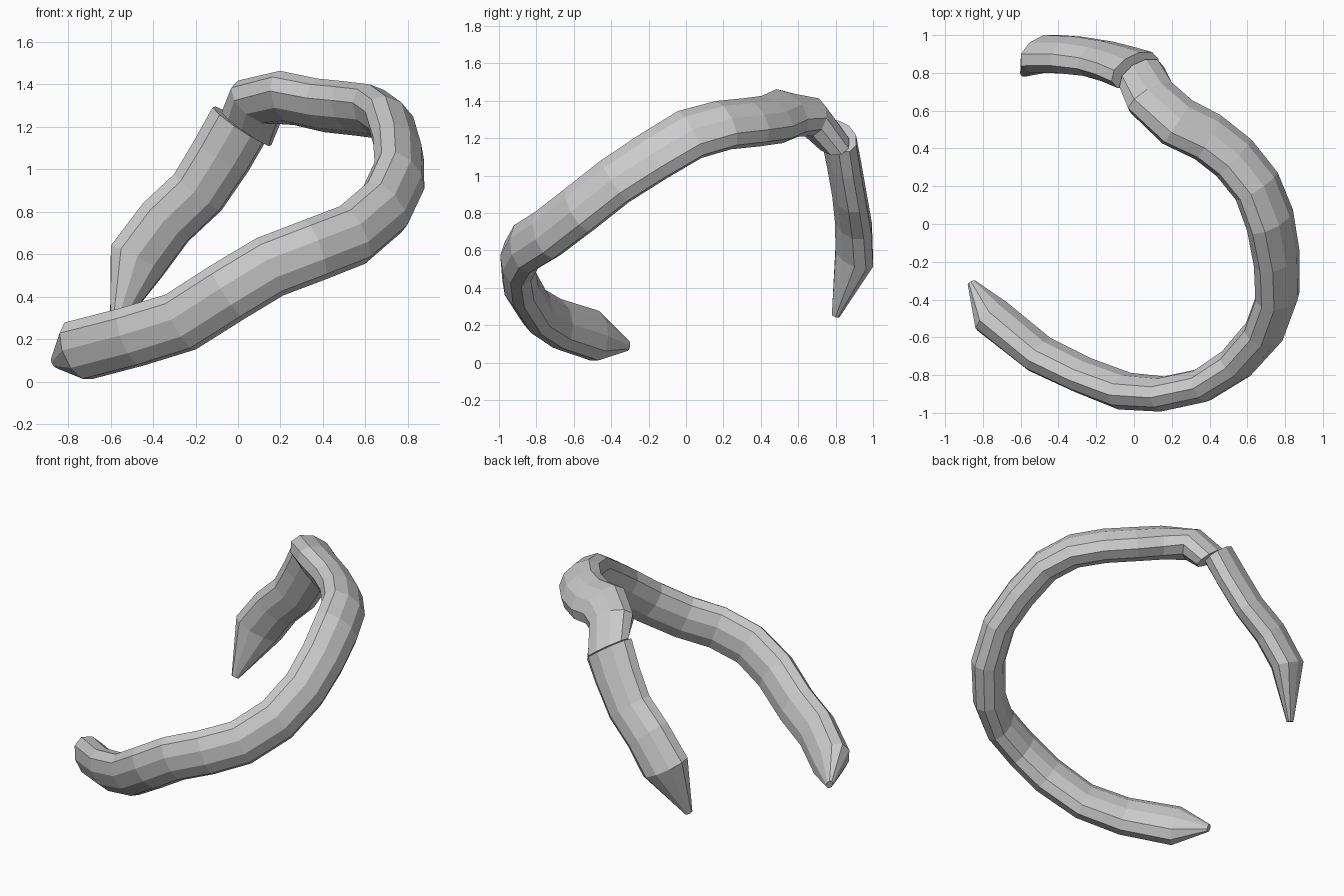
import bpy, bmesh, math
from mathutils import Vector

SIDES = 10
MIDDLE = Vector((0, 0, 0.6))
JOINT_DIR = Vector((-0.58, 0.2, -0.75))   # direction of both tubes where they meet

def horn(name, stations, start_dir=None, end_dir=None):
    """Faceted tube; each station is x, y, z, radial half-width, tall half-width."""
    bm = bmesh.new()
    pts = [Vector(s[:3]) for s in stations]
    last = len(pts) - 1
    rings = []
    for i, (p, s) in enumerate(zip(pts, stations)):
        t = pts[min(i + 1, last)] - pts[max(i - 1, 0)]
        if i == 0 and start_dir:
            t = start_dir.copy()
        if i == last and end_dir:
            t = end_dir.copy()
        t.normalize()
        n = p - MIDDLE                       # short axis faces away from the middle
        n = (n - t * n.dot(t)).normalized()
        b = t.cross(n)
        ring = []
        for k in range(SIDES):
            a = 2 * math.pi * k / SIDES
            ring.append(bm.verts.new(p + n * s[3] * 1.03 * math.sin(a) + b * s[4] * math.cos(a)))
        rings.append(ring)
    for r0, r1 in zip(rings, rings[1:]):
        for k in range(SIDES):
            j = (k + 1) % SIDES
            bm.faces.new((r0[k], r0[j], r1[j], r1[k]))
    bm.faces.new(rings[0])
    bm.faces.new(rings[-1])
    bmesh.ops.recalc_face_normals(bm, faces=bm.faces)
    me = bpy.data.meshes.new(name)
    bm.to_mesh(me)
    bm.free()
    bpy.context.collection.objects.link(bpy.data.objects.new(name, me))

# Long curl, from the low front tip round to the high back joint
horn("long_curl", [
    (-0.86, -0.31, 0.09, 0.02, 0.03),
    (-0.75, -0.49, 0.145, 0.10, 0.15),
    (-0.50, -0.69, 0.21, 0.095, 0.15),
    (-0.27, -0.80, 0.28, 0.09, 0.15),
    (-0.05, -0.885, 0.42, 0.095, 0.15),
    (0.15, -0.90, 0.54, 0.09, 0.15),
    (0.36, -0.855, 0.62, 0.09, 0.15),
    (0.54, -0.74, 0.69, 0.095, 0.15),
    (0.69, -0.57, 0.82, 0.10, 0.15),
    (0.76, -0.38, 0.97, 0.10, 0.15),
    (0.755, -0.18, 1.10, 0.10, 0.155),
    (0.72, 0.02, 1.22, 0.10, 0.16),
    (0.65, 0.20, 1.27, 0.10, 0.155),
    (0.53, 0.35, 1.285, 0.10, 0.155),
    (0.39, 0.46, 1.30, 0.10, 0.155),
    (0.23, 0.54, 1.335, 0.10, 0.16),
    (0.09, 0.67, 1.315, 0.10, 0.15),
    (0.04, 0.78, 1.19, 0.085, 0.15),
], end_dir=JOINT_DIR)

# Short hanging curl, from the joint down to the back tip
horn("short_curl", [
    (0.005, 0.815, 1.21, 0.085, 0.16),
    (-0.08, 0.845, 1.06, 0.085, 0.155),
    (-0.19, 0.875, 0.89, 0.085, 0.15),
    (-0.34, 0.895, 0.75, 0.09, 0.15),
    (-0.475, 0.90, 0.57, 0.092, 0.155),
    (-0.58, 0.80, 0.25, 0.02, 0.025),
], start_dir=JOINT_DIR)
